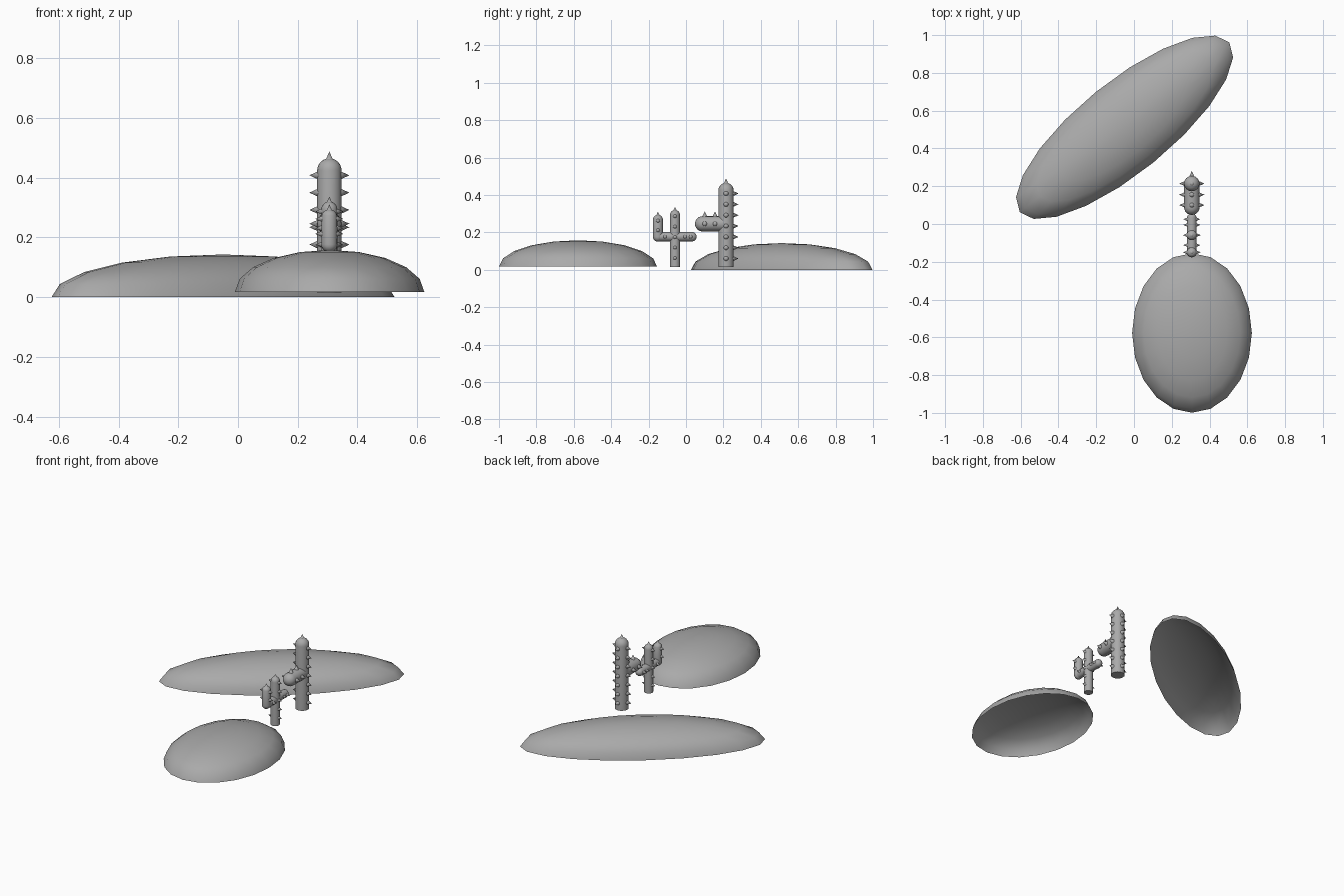
import bpy, bmesh, math
from mathutils import Matrix, Vector

cube = bpy.data.objects.get("Cube")
if cube:
    bpy.data.objects.remove(cube)

GREY = 0.4
stone = bpy.data.materials.new("plain grey")
stone.use_nodes = True
stone.diffuse_color = (GREY, GREY, GREY, 1)
stone.node_tree.nodes["Principled BSDF"].inputs["Base Color"].default_value = (GREY, GREY, GREY, 1)

X, Y, Z = Vector((1, 0, 0)), Vector((0, 1, 0)), Vector((0, 0, 1))
SIDES = (X, -X)


def finish(name, bm, angle=50):
    mesh = bpy.data.meshes.new(name)
    bm.to_mesh(mesh)
    bm.free()
    obj = bpy.data.objects.new(name, mesh)
    bpy.context.collection.objects.link(obj)
    mesh.materials.append(stone)
    bpy.ops.object.select_all(action="DESELECT")
    obj.select_set(True)
    bpy.context.view_layer.objects.active = obj
    bpy.ops.object.shade_smooth_by_angle(angle=math.radians(angle))
    return obj


def dune(name, centre, radii, turn):
    """Open half ellipsoid."""
    bm = bmesh.new()
    bmesh.ops.create_uvsphere(bm, u_segments=20, v_segments=10, radius=1)
    low = [v for v in bm.verts if v.co.z < -0.01]
    bmesh.ops.delete(bm, geom=low, context="VERTS")
    bm.transform(Matrix.Translation(centre) @ Matrix.Rotation(math.radians(turn), 4, "Z")
                 @ Matrix.Diagonal((*radii, 1)))
    finish(name, bm)


def aim(start, direction):
    return Matrix.Translation(start) @ direction.to_track_quat("Z", "Y").to_matrix().to_4x4()


def stem(name, start, direction, length, radius, round_base=False):
    """Cylinder with a domed tip, and a flat or domed base."""
    bm = bmesh.new()
    bmesh.ops.create_uvsphere(bm, u_segments=16, v_segments=12, radius=radius)
    if not round_base:
        low = [v for v in bm.verts if v.co.z < -1e-4]
        bmesh.ops.delete(bm, geom=low, context="VERTS")
        rim = [e for e in bm.edges if e.is_boundary]
        base = bmesh.ops.extrude_edge_only(bm, edges=rim)["geom"]
        base_edges = [g for g in base if isinstance(g, bmesh.types.BMEdge) and g.is_boundary]
        bmesh.ops.contextual_create(bm, geom=base_edges)
        lowered = {v for e in base_edges for v in e.verts}
        for v in bm.verts:
            if v not in lowered:
                v.co.z += length - radius
    else:
        for v in bm.verts:
            if v.co.z > 1e-4:
                v.co.z += length - radius
    bmesh.ops.recalc_face_normals(bm, faces=bm.faces)
    bm.transform(aim(start, direction))
    finish(name, bm)


def spines(name, places, size):
    """Small cones, each given as a point on the surface and a direction."""
    bm = bmesh.new()
    sink = size * 0.2
    for point, direction in places:
        bmesh.ops.create_cone(bm, cap_ends=True, segments=10, radius1=size * 0.55, radius2=0,
                              depth=size + sink,
                              matrix=aim(point + direction * (size - sink) / 2, direction))
    finish(name, bm, 60)


def ring(point, radius, directions):
    return [(point + d * radius, d) for d in directions]


# Sand mounds
dune("front_dune", (0.307, -0.577, 0.018), (0.317, 0.422, 0.14), 0)
dune("back_dune", (-0.05, 0.512, 0), (0.714, 0.241, 0.143), 39)

# Large cactus: trunk and one forward arm
big = Vector((0.306, 0.214, 0.015))
R = 0.041
stem("large_trunk", big, Z, 0.45, R)
arm = Vector((big.x, big.y, 0.246))
stem("large_arm", arm, -Y, 0.166, R)
places = [(big + Z * 0.447, Z)]
for i in range(7):
    places += ring(big + Z * (0.045 + 0.058 * i), R, (X, -X, Y))
for y in (0.1, 0.155):
    places += ring(Vector((big.x, y, arm.z)), R, (X, -X, Z))
spines("large_spines", places, 0.026)

# Small cactus: trunk, crossing arm and raised elbow
small = Vector((0.306, -0.059, 0.015))
r = 0.027
stem("small_trunk", small, Z, 0.305, r)
cross = Vector((small.x, -0.15, 0.177))
stem("small_cross_arm", cross, Y, 0.207, 0.025)
stem("small_raised_arm", cross, Z, 0.117, r, round_base=True)
places = [(small + Z * 0.302, Z), (cross + Z * 0.114, Z)]
for i in range(5):
    places += ring(small + Z * (0.048 + 0.056 * i), r, SIDES)
for y in (-0.112, -0.005, 0.025):
    places += ring(Vector((small.x, y, cross.z)), 0.025, SIDES)
for up in (0.035, 0.085):
    places += ring(cross + Z * up, r, SIDES)
spines("small_spines", places, 0.02)
